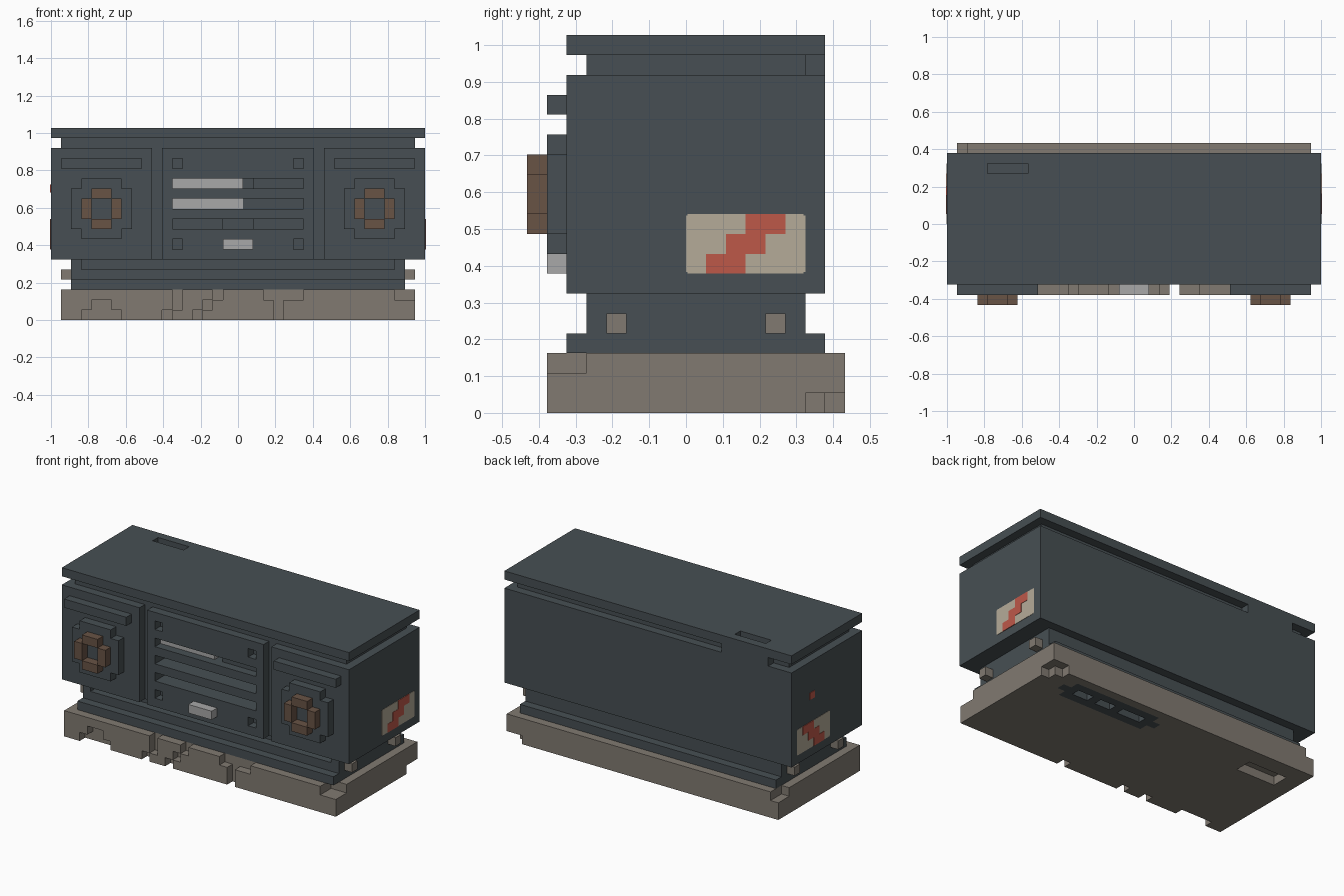
import bpy, bmesh
from mathutils import Vector

old = bpy.data.objects.get("Cube")
if old:
    bpy.data.objects.remove(old, do_unlink=True)

U = 2 / 37                                # size of one block
ORIGIN = Vector((-1, -8 * U, 0))
WIDTH = 37


def material(name, *rgb):
    linear = [((c / 255 + 0.055) / 1.055) ** 2.4 for c in rgb] + [1]
    mat = bpy.data.materials.new(name)
    mat.use_nodes = True
    mat.diffuse_color = linear
    bsdf = next(n for n in mat.node_tree.nodes if n.type == 'BSDF_PRINCIPLED')
    bsdf.inputs["Base Color"].default_value = linear
    return mat


slate = material("dark slate", 71, 79, 83)
stone = material("taupe stone", 129, 122, 113)
brown = material("brown", 104, 83, 69)
pale = material("pale grey", 168, 168, 168)
cream = material("cream", 181, 171, 152)
red = material("red", 190, 88, 73)


def block(x0, x1, y0, y1, z0, z1):
    """Set of unit cells filling a box."""
    return {(x, y, z) for x in range(x0, x1) for y in range(y0, y1) for z in range(z0, z1)}


def mirror(cells):
    return cells | {(WIDTH - 1 - x, y, z) for x, y, z in cells}


def finish(bm, name, mat):
    mesh = bpy.data.meshes.new(name)
    bm.to_mesh(mesh)
    bm.free()
    mesh.materials.append(mat)
    obj = bpy.data.objects.new(name, mesh)
    bpy.context.collection.objects.link(obj)
    return obj


def blocks(name, cells, mat):
    """Skin a set of cells with its outer faces and merge the flat areas."""
    bm = bmesh.new()
    verts = {}
    for cell in cells:
        for axis in range(3):
            for side in (0, 1):
                near = list(cell)
                near[axis] += 2 * side - 1
                if tuple(near) in cells:
                    continue
                ring = []
                for a, b in ((0, 0), (1, 0), (1, 1), (0, 1)):
                    p = list(cell)
                    p[axis] += side
                    p[(axis + 1) % 3] += a
                    p[(axis + 2) % 3] += b
                    p = tuple(p)
                    if p not in verts:
                        verts[p] = bm.verts.new(ORIGIN + Vector(p) * U)
                    ring.append(verts[p])
                bm.faces.new(ring if side else ring[::-1])
    bmesh.ops.dissolve_limit(bm, angle_limit=0.01, verts=bm.verts[:], edges=bm.edges[:])
    return finish(bm, name, mat)


def plate(name, side, y0, y1, z0, z1, mat, lift):
    """Thin painted plate on the left (+1) or right (-1) end of the body."""
    bm = bmesh.new()
    bmesh.ops.create_cube(bm, size=1)
    for v in bm.verts:
        v.co = (side * (1 + lift * (v.co.x * side + 0.5)),
                ORIGIN.y + U * (y0 if v.co.y < 0 else y1),
                U * (z0 if v.co.z < 0 else z1))
    return finish(bm, name, mat)


# Chipped stone base
base = block(1, 36, 1, 16, 0, 3)
base -= block(3, 7, 1, 2, 0, 1) | block(4, 6, 1, 2, 1, 2)
base -= block(12, 13, 1, 2, 1, 3) | block(11, 12, 1, 2, 0, 1)
for step in range(3):                     # diagonal crack
    base -= block(14 + step, 15 + step, 1, 2, step, step + 1)
base -= block(21, 25, 1, 2, 2, 3) | block(22, 23, 1, 2, 0, 3)
base -= block(34, 36, 1, 3, 2, 3)         # broken corners
base -= block(35, 36, 14, 16, 0, 1) | block(34, 35, 15, 16, 0, 1)
base -= block(1, 2, 14, 16, 2, 3)
base -= block(3, 8, 12, 14, 0, 1)         # pockets underneath
hatch = block(21, 32, 12, 15, 0, 1) | block(20, 33, 13, 14, 0, 1)
base -= hatch
blocks("stone_base", base, stone)

# Dark frame in the underside pocket
windows = block(22, 25, 13, 14, 0, 1) | block(26, 28, 13, 14, 0, 1) | block(29, 31, 13, 14, 0, 1)
blocks("underside_frame", hatch - windows, slate)

# Stepped neck and the pegs at its ends
neck = block(2, 35, 2, 15, 3, 4) | block(2, 35, 3, 14, 4, 6)
neck -= block(3, 34, 3, 4, 5, 6)
blocks("neck", neck, slate)
pegs = mirror(block(1, 2, 4, 5, 4, 5) | block(1, 2, 12, 13, 4, 5))
blocks("neck_pegs", pegs, stone)

# Body with grooves, slots and screw holes
body = block(0, 37, 2, 15, 6, 17)
body -= mirror(block(10, 11, 2, 3, 6, 17))
body -= block(12, 25, 2, 3, 13, 14) | block(19, 20, 2, 4, 13, 14)
body -= block(12, 25, 2, 4, 11, 12) | block(12, 25, 2, 4, 9, 10)
body -= block(17, 20, 4, 5, 9, 10)
for x in (12, 24):
    for z in (7, 15):
        body -= block(x, x + 1, 2, 3, z, z + 1)
strips = block(12, 19, 3, 4, 13, 14) | block(12, 19, 4, 5, 11, 12)
blocks("body", body - strips, slate)
blocks("display_strips", strips, pale)
blocks("front_button", block(17, 20, 1, 2, 7, 8), pale)

# Lid on a recessed collar, with a slot in the top
lid = block(1, 36, 3, 14, 17, 18) | block(3, 9, 14, 15, 17, 18)
lid |= block(0, 37, 2, 15, 18, 19)
lid -= block(4, 8, 13, 14, 18, 19)
blocks("lid", lid, slate)

# Speakers: trim bar, stepped round panel and raised ring
blocks("speaker_bars", mirror(block(1, 9, 1, 2, 15, 16)), slate)
panel = block(3, 7, 1, 2, 8, 14) | block(2, 8, 1, 2, 9, 13)
blocks("speaker_panels", mirror(panel), slate)
ring = block(4, 6, 0, 1, 9, 13) | block(3, 7, 0, 1, 10, 12)
ring -= block(4, 6, 0, 1, 10, 12)
blocks("speaker_rings", mirror(ring), brown)

# End labels with a stepped red stripe
for side, word in ((1, "left"), (-1, "right")):
    plate(word + "_label", side, 8, 14, 7.08, 9.92, cream, 0.002)
    plate(word + "_label_edge", side, 8.08, 13.92, 7, 10, cream, 0.002)
    for step in range(3):
        plate(f"{word}_stripe_{step + 1}", side, 9 + step, 11 + step,
              7 + step, 8 + step, red, 0.004)
plate("right_red_dot", -1, 10.8, 11.7, 12.6, 13.4, red, 0.004)
